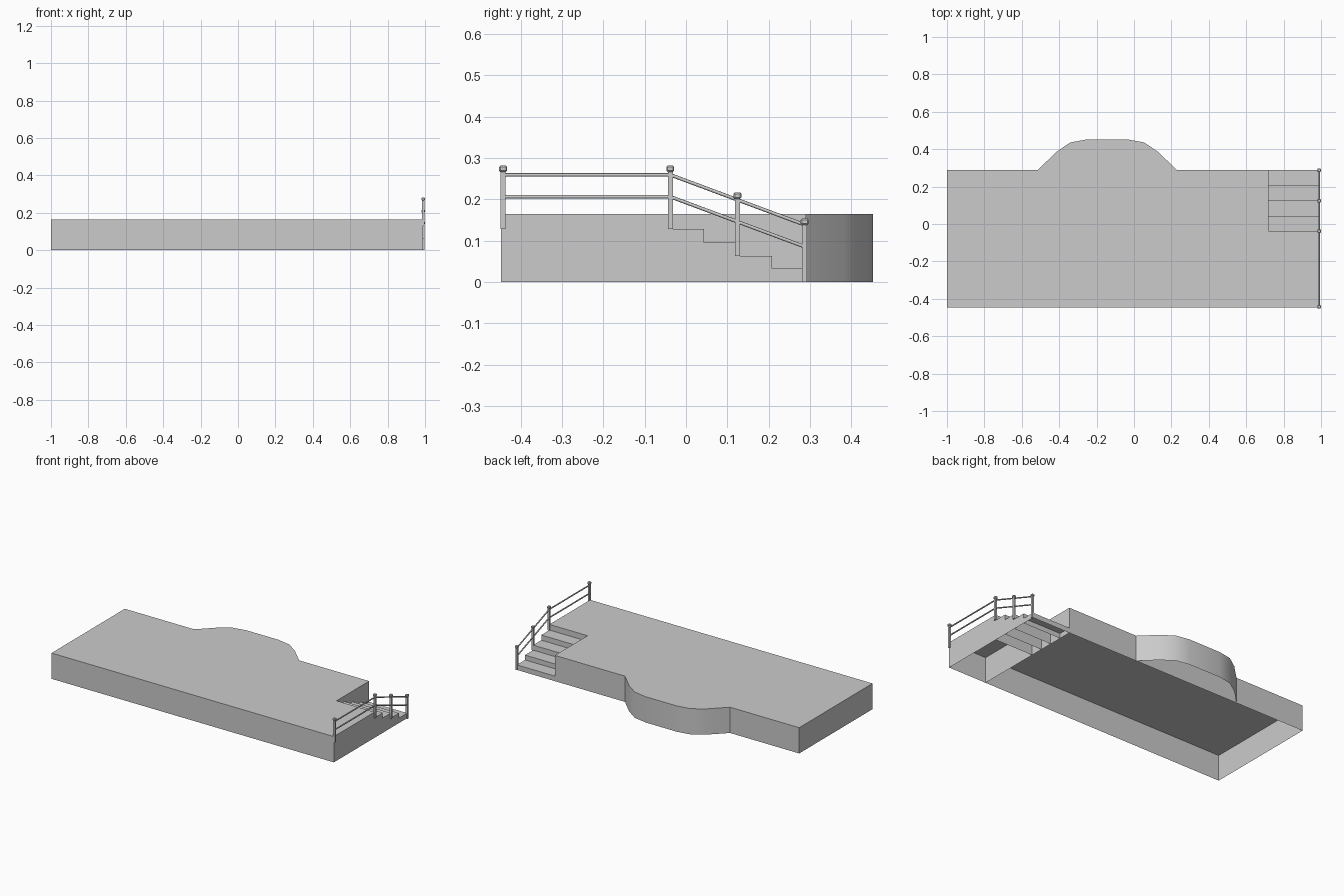
import bpy, bmesh, math
from mathutils import Vector

if "Cube" in bpy.data.objects:
    bpy.data.objects.remove(bpy.data.objects["Cube"])

X0, X1, XS = -1.0, 0.988, 0.72          # left, right, inner side of the stairs
Y0, Y1, YS = -0.447, 0.29, -0.038       # front, back, head of the stairs
H = 0.164                               # deck height
RUN = (Y1 - YS) / 4
STEP_Z = [0.128, 0.095, 0.063, 0.032]
XR = 0.99                               # railing line


def finish(name, bm, smooth=None):
    mesh = bpy.data.meshes.new(name)
    bm.to_mesh(mesh)
    bm.free()
    obj = bpy.data.objects.new(name, mesh)
    bpy.context.collection.objects.link(obj)
    if smooth:
        bpy.ops.object.select_all(action='DESELECT')
        obj.select_set(True)
        bpy.context.view_layer.objects.active = obj
        bpy.ops.object.shade_smooth_by_angle(angle=math.radians(smooth))
    return obj


def wall(bm, a, b, top):
    pts = [(*a, 0), (*b, 0), (*b, top), (*a, top)]
    return bm.faces.new([bm.verts.new(p) for p in pts])


def box(bm, lo, hi, bottom=True):
    lo, hi = Vector(lo), Vector(hi)
    res = bmesh.ops.create_cube(bm, size=1)
    for v in res['verts']:
        v.co = (lo + hi) / 2 + v.co * (hi - lo)
    if not bottom:
        bm.normal_update()
        faces = {f for v in res['verts'] for f in v.link_faces if f.normal.z < -0.9}
        bmesh.ops.delete(bm, geom=list(faces), context='FACES_ONLY')
    return res['verts']


# Deck: hollow shell, outline with stair notch and rounded bay at the back
half_bay = [(0.37, Y1), (0.275, 0.383), (0.198, 0.436), (0.11, 0.452)]
cx = -0.143
bay = [(cx + x, y) for x, y in half_bay] + [(cx - x, y) for x, y in reversed(half_bay)]
outline = [(X0, Y0), (X1, Y0), (X1, YS), (XS, YS), (XS, Y1)] + bay + [(X0, Y1)]
bm = bmesh.new()
low = [bm.verts.new((x, y, 0)) for x, y in outline]
high = [bm.verts.new((x, y, H)) for x, y in outline]
bm.faces.new(high)
for i in range(len(outline)):
    j = (i + 1) % len(outline)
    bm.faces.new((low[i], low[j], high[j], high[i]))
finish("deck", bm, 35)

# Partition walls inside the hollow deck
bm = bmesh.new()
wall(bm, (XS, Y0), (XS, YS), H)
wall(bm, bay[-1], bay[0], H)
finish("deck_partitions", bm)

# Stairs: open-bottomed steps
bm = bmesh.new()
for i, z in enumerate(STEP_Z):
    box(bm, (XS, YS + i * RUN, 0), (X1, YS + (i + 1) * RUN, z), bottom=False)
finish("stairs", bm)

# Railing posts with caps
posts = [(-0.4425, 0.128), (YS, 0.128), (0.1245, 0.063), (0.287, 0.0)]
for i, (y, z) in enumerate(posts):
    bm = bmesh.new()
    r, c = 0.006, 0.0095
    box(bm, (XR - r, y - r, z), (XR + r, y + r, z + 0.138))
    verts = box(bm, (XR - c, y - c, z + 0.138), (XR + c, y + c, z + 0.153))
    edges = {e for v in verts for e in v.link_edges}
    bmesh.ops.bevel(bm, geom=list(edges), offset=0.003, segments=1, affect='EDGES')
    finish(f"post_{i + 1}", bm)

# Rails, level beside the deck and sloping down the stairs
for name, z in (("upper_rail", 0.259), ("lower_rail", 0.206)):
    bm = bmesh.new()
    path = [(Y0 + 0.005, z), (YS, z), (0.287, z - 0.121)]
    for (ya, za), (yb, zb) in zip(path, path[1:]):
        a, b = Vector((XR, ya, za)), Vector((XR, yb, zb))
        res = bmesh.ops.create_cone(bm, segments=8, radius1=0.0042, radius2=0.0042,
                                    depth=(b - a).length, cap_ends=True)
        rot = (b - a).to_track_quat('Z', 'X')
        for v in res['verts']:
            v.co = rot @ v.co + (a + b) / 2
    finish(name, bm, 50)
